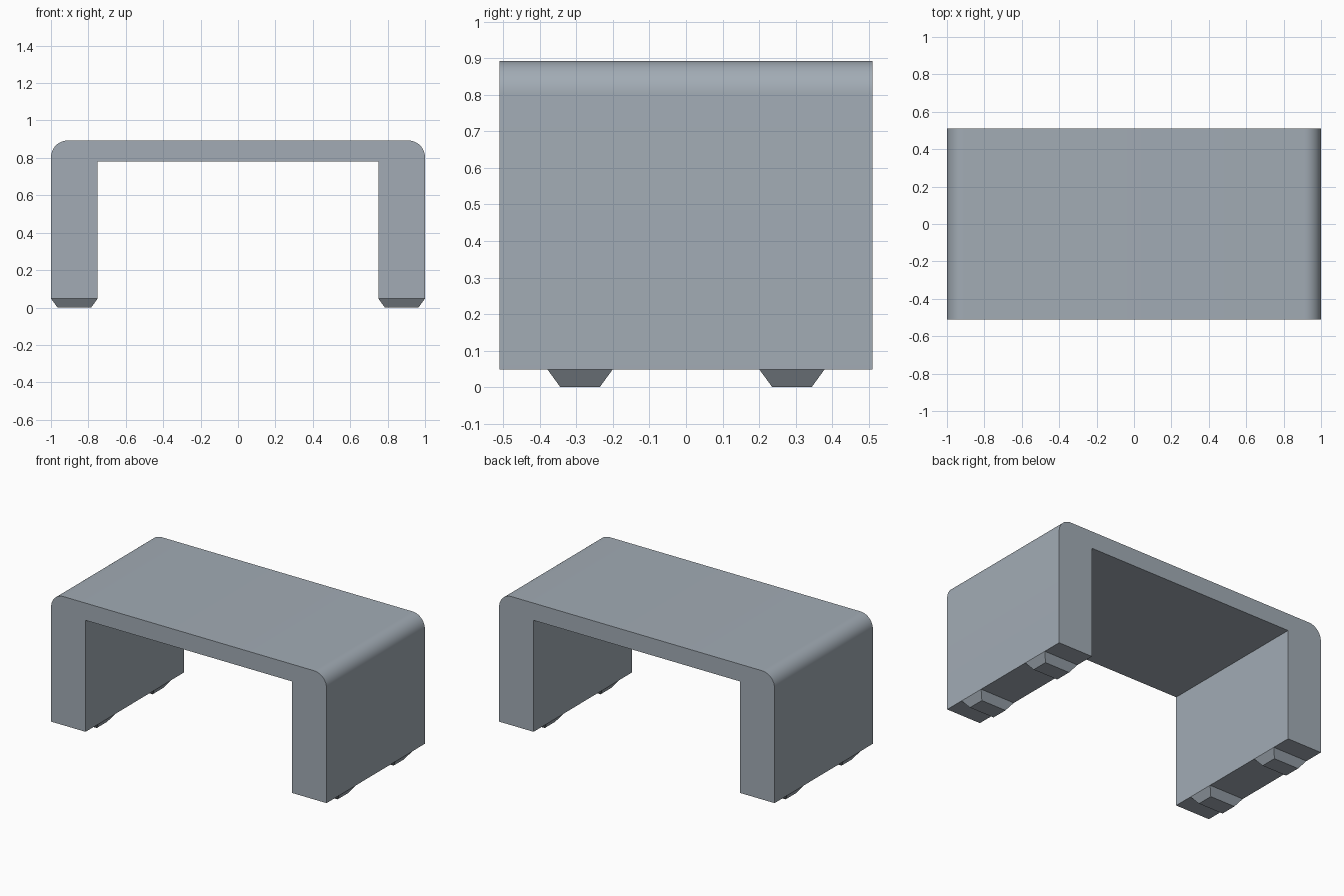
import bpy, bmesh, math

if "Cube" in bpy.data.objects:
    bpy.data.objects.remove(bpy.data.objects["Cube"])

mat = bpy.data.materials.new("blue_grey")
mat.diffuse_color = (0.36, 0.41, 0.46, 1)
mat.use_nodes = True
mat.node_tree.nodes["Principled BSDF"].inputs["Base Color"].default_value = mat.diffuse_color


def add_object(name, bm):
    bmesh.ops.recalc_face_normals(bm, faces=bm.faces)
    mesh = bpy.data.meshes.new(name)
    bm.to_mesh(mesh)
    bm.free()
    mesh.materials.append(mat)
    ob = bpy.data.objects.new(name, mesh)
    bpy.context.collection.objects.link(ob)
    return ob


# Table body: upside-down U profile with rounded outer corners, extruded in depth
HALF_DEPTH, BASE, TOP, R = 0.51, 0.048, 0.893, 0.09
STEPS = 12


def corner(cx, start):
    return [(cx + R * math.cos(math.radians(start + 90 * i / STEPS)),
             TOP - R + R * math.sin(math.radians(start + 90 * i / STEPS)))
            for i in range(STEPS + 1)]


profile = [(0.75, BASE), (1, BASE)] + corner(1 - R, 0) + corner(R - 1, 90)
profile += [(-1, BASE), (-0.75, BASE), (-0.75, 0.78), (0.75, 0.78)]
bm = bmesh.new()
face = bm.faces.new([bm.verts.new((x, -HALF_DEPTH, z)) for x, z in profile])
ext = bmesh.ops.extrude_face_region(bm, geom=[face])
bmesh.ops.translate(bm, vec=(0, 2 * HALF_DEPTH, 0),
                    verts=[v for v in ext["geom"] if isinstance(v, bmesh.types.BMVert)])
body = add_object("table_body", bm)
bpy.context.view_layer.objects.active = body
body.select_set(True)
bpy.ops.object.shade_smooth_by_angle(angle=math.radians(30))


# Feet: tapered pads, two under each side panel
def foot(name, cx, cy):
    bm = bmesh.new()
    rings = [[bm.verts.new((cx + sx * hx, cy + sy * hy, z))
              for sx, sy in ((-1, -1), (1, -1), (1, 1), (-1, 1))]
             for hx, hy, z in ((0.125, 0.089, BASE), (0.09, 0.054, 0))]
    top, bottom = rings
    bm.faces.new(top)
    bm.faces.new(bottom)
    for i in range(4):
        j = (i + 1) % 4
        bm.faces.new((top[i], top[j], bottom[j], bottom[i]))
    add_object(name, bm)


for side, x in (("left", -0.875), ("right", 0.875)):
    for end, y in (("front", -0.29), ("back", 0.29)):
        foot(f"{end}_{side}_foot", x, y)
